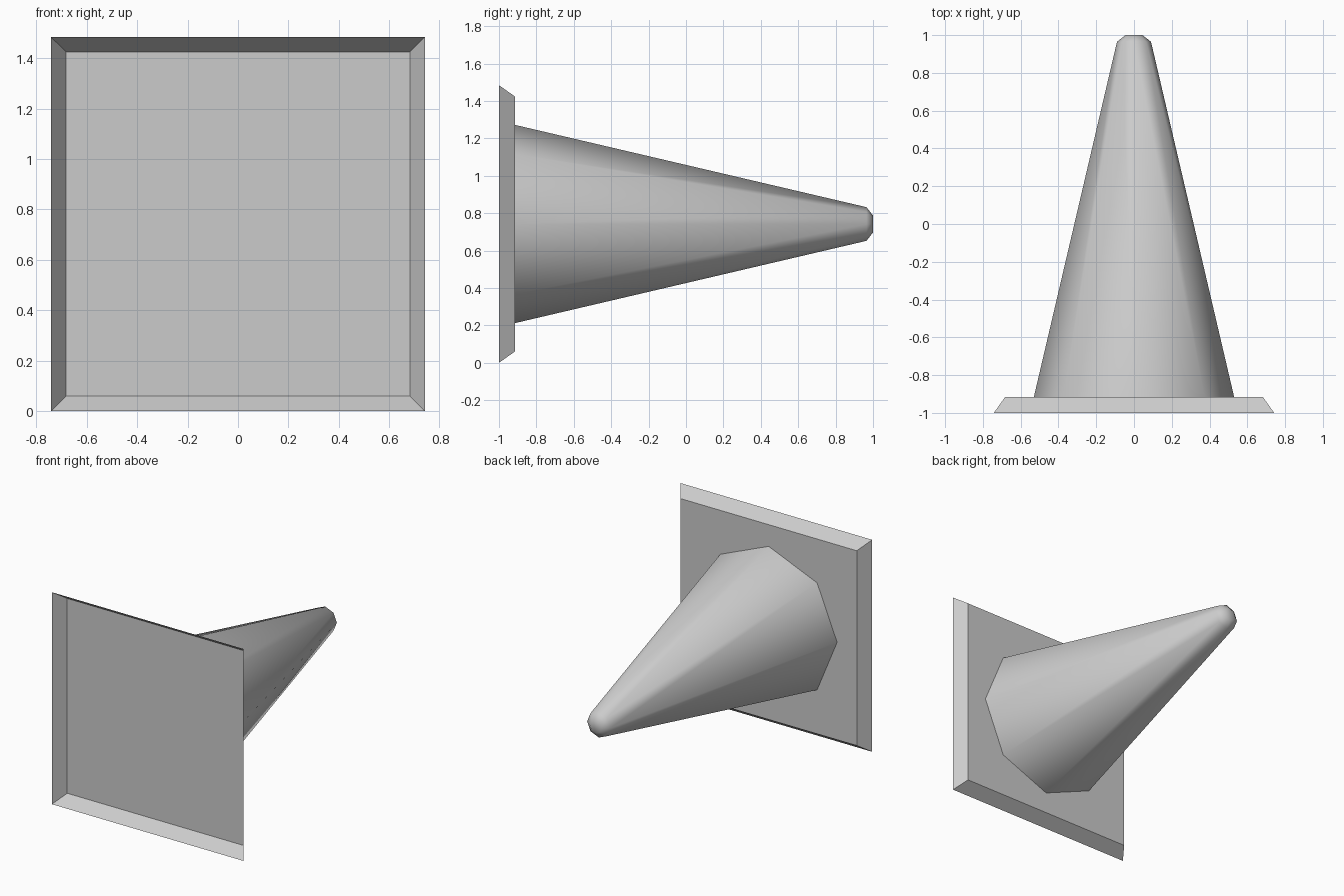
import bpy
import bmesh
from math import cos, sin, pi

if "Cube" in bpy.data.objects:
    bpy.data.objects.remove(bpy.data.objects["Cube"], do_unlink=True)

CENTRE_Z = 0.742

grey = bpy.data.materials.new("light_grey")
grey.use_nodes = True
colour = (0.6, 0.6, 0.6, 1)
grey.diffuse_color = colour
grey.node_tree.nodes["Principled BSDF"].inputs["Base Color"].default_value = colour


def lofted(name, sides, rings, start=0.0, smooth=False):
    """Loft regular polygons along y from (radius, y) pairs and cap the far end."""
    bm = bmesh.new()
    loops = []
    for radius, y in rings:
        angles = [start + 2 * pi * i / sides for i in range(sides)]
        loops.append([bm.verts.new((radius * cos(a), y, radius * sin(a))) for a in angles])
    for near, far in zip(loops, loops[1:]):
        for i in range(sides):
            j = (i + 1) % sides
            bm.faces.new((near[i], far[i], far[j], near[j]))
    bm.faces.new(loops[-1][::-1])
    for face in bm.faces:
        face.smooth = smooth
    mesh = bpy.data.meshes.new(name)
    bm.to_mesh(mesh)
    bm.free()
    mesh.materials.append(grey)
    obj = bpy.data.objects.new(name, mesh)
    obj.location.z = CENTRE_Z
    bpy.context.collection.objects.link(obj)
    return obj


# Square base: a hollow tray with a flared skirt, open at the front
root2 = 2 ** 0.5
lofted("base", 4, [(0.742 * root2, -1), (0.682 * root2, -0.915)], start=pi / 4)

# Eight-sided tapering cone with a bevelled tip
lofted("cone", 8, [(0.53, -0.915), (0.09, 0.965), (0.045, 1)], smooth=True)
